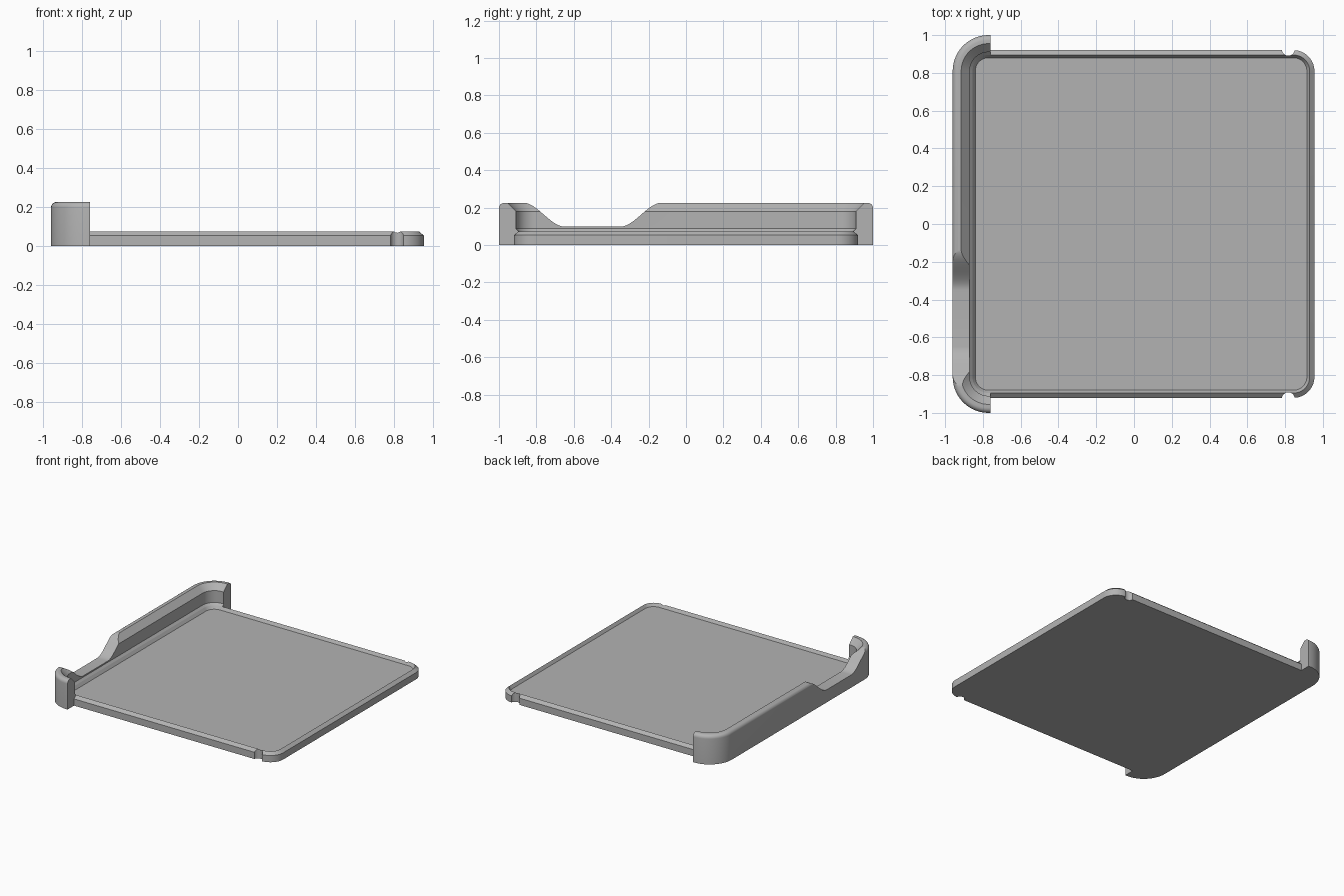
import bpy, bmesh, math

if "Cube" in bpy.data.objects:
    bpy.data.objects.remove(bpy.data.objects["Cube"], do_unlink=True)

GREY = (0.45, 0.45, 0.45, 1)
mat = bpy.data.materials.new("plain grey")
mat.use_nodes = True
mat.diffuse_color = GREY
mat.node_tree.nodes["Principled BSDF"].inputs["Base Color"].default_value = GREY

# Recessed floor outline: every other outline is a concentric offset of it
LEFT, RIGHT, HALF, R = -0.84, 0.915, 0.88, 0.07
WALL_END = -0.76
STEPS = 14


def corner(cx, cy, start):
    """Quarter turn as (centre x, centre y, angle) stations."""
    return [(cx, cy, math.radians(start + 90 * i / STEPS)) for i in range(STEPS + 1)]


def ring(bm, stations, offset, z):
    r = R + offset
    return [bm.verts.new((cx + r * math.cos(a), cy + r * math.sin(a), z))
            for cx, cy, a in stations]


def bridge(bm, a, b, closed):
    n = len(a)
    for i in range(n if closed else n - 1):
        j = (i + 1) % n
        bm.faces.new((a[i], a[j], b[j], b[i]))


def make(name, bm):
    bmesh.ops.recalc_face_normals(bm, faces=bm.faces)
    me = bpy.data.meshes.new(name)
    bm.to_mesh(me)
    bm.free()
    me.materials.append(mat)
    ob = bpy.data.objects.new(name, me)
    bpy.context.collection.objects.link(ob)
    return ob


def prism(name, outline, lift):
    """Extrude a closed outline of 3D points along a vector."""
    bm = bmesh.new()
    a = [bm.verts.new(p) for p in outline]
    b = [bm.verts.new([p[k] + lift[k] for k in range(3)]) for p in outline]
    bm.faces.new(a)
    bm.faces.new(b)
    bridge(bm, a, b, True)
    return make(name, bm)


def carve(ob, cutters):
    for c in cutters:
        m = ob.modifiers.new("cut", "BOOLEAN")
        m.operation, m.solver, m.object = "DIFFERENCE", "EXACT", c
    dg = bpy.context.evaluated_depsgraph_get()
    me = bpy.data.meshes.new_from_object(ob.evaluated_get(dg))
    ob.modifiers.clear()
    ob.data = me
    for c in cutters:
        bpy.data.objects.remove(c, do_unlink=True)


# Tray: floor, ridged rim, outer side and underside
x0, x1, y1 = LEFT + R, RIGHT - R, HALF - R
outline = (corner(x1, y1, 0) + corner(x0, y1, 90)
           + corner(x0, -y1, 180) + corner(x1, -y1, 270))
bm = bmesh.new()
rings = [ring(bm, outline, o, z) for o, z in
         [(0, 0.05), (0.015, 0.073), (0.04, 0.052), (0.04, 0)]]
for a, b in zip(rings, rings[1:]):
    bridge(bm, a, b, True)
bm.faces.new(rings[0])
bm.faces.new(rings[-1])
tray = make("tray", bm)

# Round notches through the rim near the right corners
notches = []
for s in (-1, 1):
    pts = [(0.817 + 0.034 * math.cos(t * math.tau / 24),
            s * 0.925 + 0.034 * math.sin(t * math.tau / 24), -0.1) for t in range(24)]
    notches.append(prism("notch_cutter", pts, (0, 0, 0.3)))
carve(tray, notches)

# Raised end wall wrapping round two corners
path = ([(WALL_END, y1, math.pi / 2)] + corner(x0, y1, 90)
        + corner(x0, -y1, 180) + [(WALL_END, -y1, 1.5 * math.pi)])
TOP, F = 0.225, 0.028
profile = [(0.015, 0.073), (0.04, 0.052), (0.04, 0), (0.12, 0)]
profile += [(0.12 - F + F * math.cos(t * math.pi / 12),
             TOP - F + F * math.sin(t * math.pi / 12)) for t in range(7)]
profile += [(0.075, TOP), (0.03, 0.18), (0.03, 0.088)]
bm = bmesh.new()
rings = [ring(bm, path, o, z) for o, z in profile]
for a, b in zip(rings, rings[1:] + rings[:1]):
    bridge(bm, a, b, False)
for end in (0, -1):
    bm.faces.new([r[end] for r in rings])
wall = make("end_wall", bm)

# Finger scoop with S-shaped sides
MID, INNER, OUTER, LOW = -0.5, 0.15, 0.37, 0.098
side = []
for i in range(17):
    t = i / 16
    side.append((INNER + (OUTER - INNER) * t,
                 LOW + (TOP + 0.001 - LOW) * t * t * (3 - 2 * t)))
side.append((OUTER, 0.4))
scoop = ([(-1.2, MID + d, z) for d, z in side]
         + [(-1.2, MID - d, z) for d, z in reversed(side)])
carve(wall, [prism("scoop_cutter", scoop, (0.7, 0, 0))])

# Smooth the curved faces, keep edges crisp
for ob in (tray, wall):
    bpy.ops.object.select_all(action="DESELECT")
    ob.select_set(True)
    bpy.context.view_layer.objects.active = ob
    bpy.ops.object.shade_smooth_by_angle(angle=math.radians(25))
